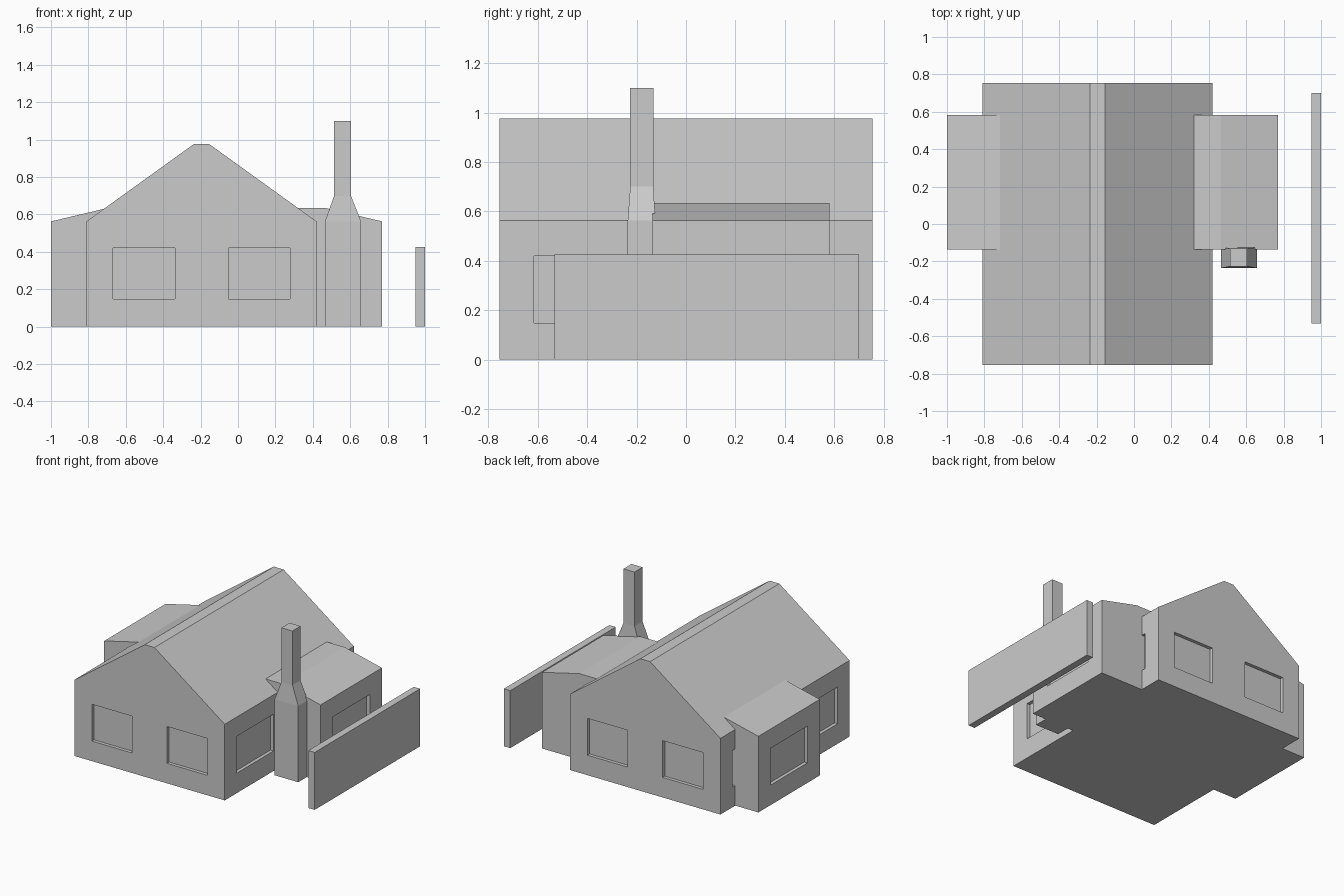
import bpy, bmesh

if "Cube" in bpy.data.objects:
    bpy.data.objects.remove(bpy.data.objects["Cube"])


def loft(name, rings):
    """Closed solid skinned between rings of equal point count."""
    bm = bmesh.new()
    loops = [[bm.verts.new(p) for p in ring] for ring in rings]
    n = len(loops[0])
    bm.faces.new(loops[0])
    bm.faces.new(loops[-1])
    for a, b in zip(loops, loops[1:]):
        for i in range(n):
            j = (i + 1) % n
            bm.faces.new((a[i], a[j], b[j], b[i]))
    bmesh.ops.recalc_face_normals(bm, faces=bm.faces)
    mesh = bpy.data.meshes.new(name)
    bm.to_mesh(mesh)
    bm.free()
    obj = bpy.data.objects.new(name, mesh)
    bpy.context.collection.objects.link(obj)
    return obj


def extrude_y(name, profile, y0, y1):
    return loft(name, [[(x, y, z) for x, z in profile] for y in (y0, y1)])


def rect(x0, x1, y0, y1, z):
    return [(x0, y0, z), (x1, y0, z), (x1, y1, z), (x0, y1, z)]


def box(name, x0, x1, y0, y1, z0, z1):
    return loft(name, [rect(x0, x1, y0, y1, z) for z in (z0, z1)])


def cut_window(obj, x0, x1, y0, y1):
    """Carve one recessed window and bake the result."""
    cutter = box("window_cutter", x0, x1, y0, y1, WIN_Z0, WIN_Z1)
    cutter.hide_render = True
    mod = obj.modifiers.new("window", 'BOOLEAN')
    mod.operation = 'DIFFERENCE'
    mod.solver = 'EXACT'
    mod.object = cutter
    bpy.context.view_layer.objects.active = obj
    bpy.ops.object.modifier_apply(modifier=mod.name)
    bpy.data.objects.remove(cutter)


WIN_Z0, WIN_Z1, D = 0.148, 0.42, 0.025
XL, XR, Y = -0.81, 0.42, 0.755

# Main house with narrow flat ridge
house = extrude_y("house_body", [(XL, 0), (XR, 0), (XR, 0.563), (-0.155, 0.977),
                                 (-0.235, 0.977), (XL, 0.563)], -Y, Y)

# Gable windows, front and back
for x0, x1 in ((-0.668, -0.338), (-0.052, 0.278)):
    cut_window(house, x0, x1, -Y - 0.1, -Y + D)
    cut_window(house, x0, x1, Y - D, Y + 0.1)

# Side wall windows, partly hidden behind the wings
for y0, y1 in ((-0.615, -0.185), (0.185, 0.615)):
    cut_window(house, XL - 0.1, XL + D, y0, y1)
    cut_window(house, XR - D, XR + 0.1, y0, y1)

# Side wings with sloped roofs and one outer window each
for name, outer, s in (("left_wing", -1.0, -1), ("right_wing", 0.77, 1)):
    profile = [(outer, 0), (outer, 0.563), (outer - s * 0.305, 0.635),
               (outer - s * 0.46, 0.635), (outer - s * 0.46, 0)]
    wing = extrude_y(name, profile, -0.135, 0.582)
    xa, xb = sorted((outer - s * D, outer + s * 0.1))
    cut_window(wing, xa, xb, 0.01, 0.44)

# Chimney with tapered shoulder
base, shaft = (0.465, 0.658, -0.236, -0.124), (0.514, 0.604, -0.226, -0.132)
loft("chimney", [rect(*base, 0), rect(*base, 0.563), rect(*shaft, 0.70), rect(*shaft, 1.10)])

# Free-standing garden wall
box("garden_wall", 0.948, 1.0, -0.532, 0.70, 0, 0.425)
